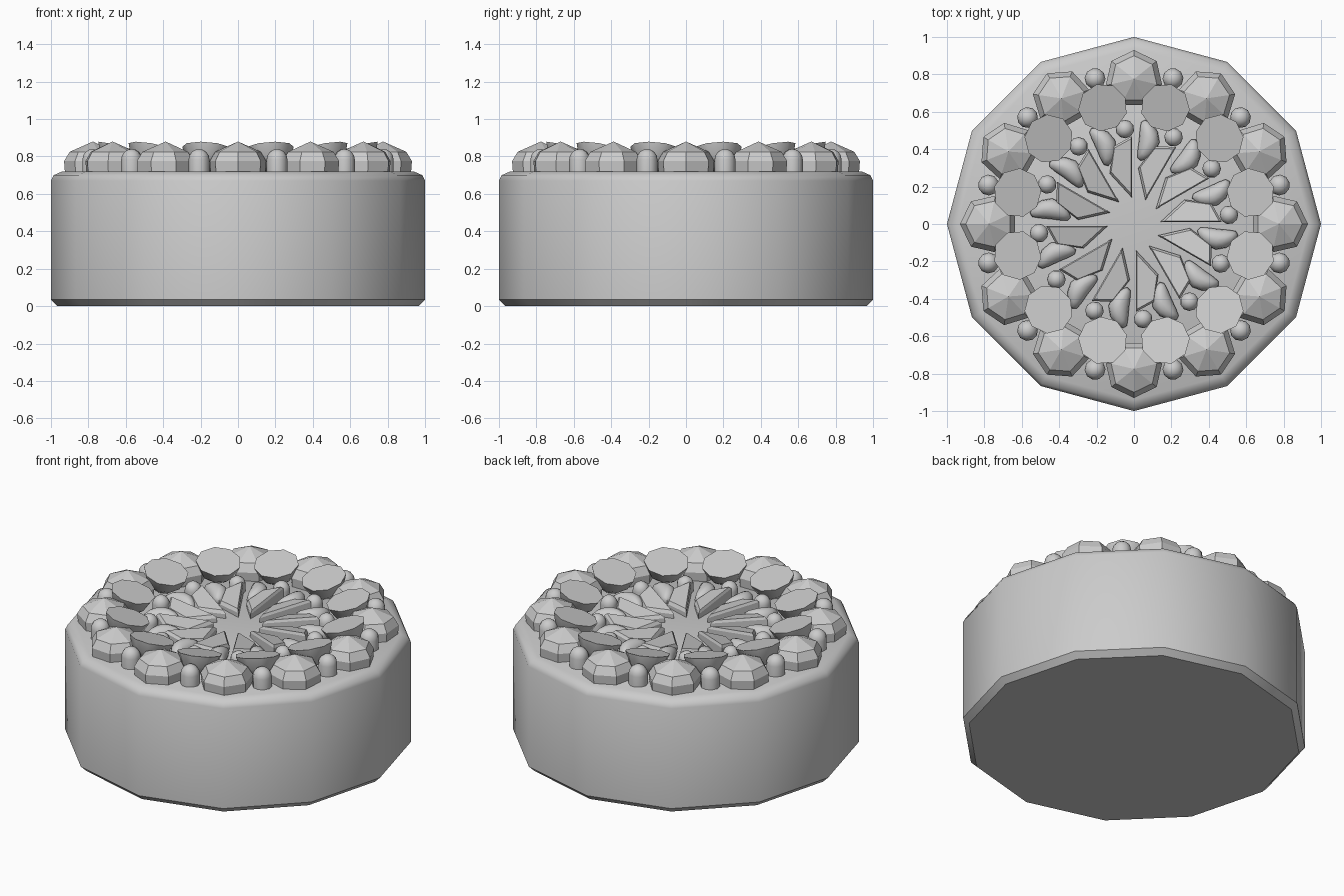
import bpy, bmesh
from math import radians, sin, cos, pi
from mathutils import Matrix, Vector

if "Cube" in bpy.data.objects:
    bpy.data.objects.remove(bpy.data.objects["Cube"], do_unlink=True)

grey = bpy.data.materials.new("plain_grey")
grey.use_nodes = True
grey.diffuse_color = (0.6, 0.6, 0.6, 1)
grey.node_tree.nodes["Principled BSDF"].inputs["Base Color"].default_value = grey.diffuse_color

COUNT = 12
TOP = 0.72


def finish(bm, name, angle):
    """Turn a bmesh into a shaded object."""
    bmesh.ops.recalc_face_normals(bm, faces=bm.faces)
    mesh = bpy.data.meshes.new(name)
    bm.to_mesh(mesh)
    bm.free()
    mesh.materials.append(grey)
    obj = bpy.data.objects.new(name, mesh)
    bpy.context.collection.objects.link(obj)
    bpy.ops.object.select_all(action="DESELECT")
    obj.select_set(True)
    bpy.context.view_layer.objects.active = obj
    bpy.ops.object.shade_smooth_by_angle(angle=radians(angle))
    return obj


def lathe(profile, sides):
    """Closed solid from (radius, height) pairs; first corner points along +x."""
    bm = bmesh.new()
    loops = []
    for r, z in profile:
        if r == 0:
            loops.append([bm.verts.new((0, 0, z))] * sides)
        else:
            loops.append([bm.verts.new((r * cos(2 * pi * i / sides), r * sin(2 * pi * i / sides), z))
                          for i in range(sides)])
    for low, high in zip(loops, loops[1:]):
        for i in range(sides):
            j = (i + 1) % sides
            bm.faces.new(dict.fromkeys((low[i], low[j], high[j], high[i])))
    for loop, (r, z) in ((loops[0], profile[0]), (loops[-1], profile[-1])):
        if r:
            bm.faces.new(loop)
    return bm


def ring(obj, start):
    """Repeat a part around the vertical axis."""
    obj.rotation_euler.z = radians(start)
    for i in range(1, COUNT):
        copy = obj.copy()
        copy.name = f"{obj.name}_{i + 1}"
        copy.rotation_euler.z = radians(start) + 2 * pi * i / COUNT
        bpy.context.collection.objects.link(copy)


# Cake body with softened rims
body = lathe([(0.965, 0), (1, 0.035), (1, 0.67), (0.985, 0.7), (0.94, TOP)], COUNT)
finish(body, "cake_body", 40)

# Seven-sided cream dollops on the outer ring
dollop = lathe([(0.15, TOP - 0.01), (0.155, 0.775), (0.125, 0.825), (0, 0.88)], 7)
dollop.transform(Matrix.Translation((0.775, 0, 0)))
ring(finish(dollop, "cream_dollop", 20), 0)

# Halved fruit, cut face tipped towards the middle
half = lathe([(0, -0.13), (0.06, -0.115), (0.105, -0.07), (0.132, 0)], 9)
half.transform(Matrix.Translation((0.645, 0, 0.845)) @ Matrix.Rotation(radians(-15), 4, "Y"))
ring(finish(half, "fruit_half", 40), 15)


def berry(name, radius, at, height, start):
    """Small round berry on a short upright stem of the same width."""
    curve = [(radius * cos(a), height - radius + radius * sin(a))
             for a in (0, pi / 8, pi / 4, pi * 3 / 8)]
    bm = lathe([(radius, TOP - 0.01)] + curve + [(0, height)], 10)
    bm.transform(Matrix.Translation((at, 0, 0)))
    ring(finish(bm, name, 50), start)


berry("outer_berry", 0.056, 0.805, 0.84, 15)
berry("inner_berry", 0.05, 0.51, 0.81, 5.5)

# Curved bean-shaped fruit segments
bean = bmesh.new()
bmesh.ops.create_uvsphere(bean, u_segments=12, v_segments=8, radius=1)
for v in bean.verts:
    bend = 0.035 * (1 - v.co.x ** 2)
    v.co = Vector((0.45 + 0.11 * v.co.x, 0.055 * v.co.y - bend, TOP + 0.015 + 0.055 * v.co.z))
ring(finish(bean, "fruit_segment", 50), 24)

# Thin pointed slices fanning out from the middle, with a bevelled rim
slice_bm = bmesh.new()
outline = [(0.14, 0.01), (0.47, 0.01), (0.44, 0.065), (0.415, 0.11), (0.27, 0.13)]
centre = Vector((0.34, 0.065, 0))


def slice_loop(lift, scale):
    loop = []
    for x, y in outline:
        p = centre + (Vector((x, y, 0)) - centre) * scale
        slope = (p.x - 0.14) * 0.12 - (p.y - 0.01) * 0.2
        loop.append(slice_bm.verts.new((p.x, p.y, TOP + lift + (slope if lift > 0 else 0))))
    return loop


loops = [slice_loop(-0.01, 1), slice_loop(0.028, 1), slice_loop(0.045, 0.88)]
slice_bm.faces.new(loops[0])
slice_bm.faces.new(loops[-1])
for low, high in zip(loops, loops[1:]):
    for i in range(len(outline)):
        j = (i + 1) % len(outline)
        slice_bm.faces.new((low[i], low[j], high[j], high[i]))
ring(finish(slice_bm, "centre_slice", 20), 0)
